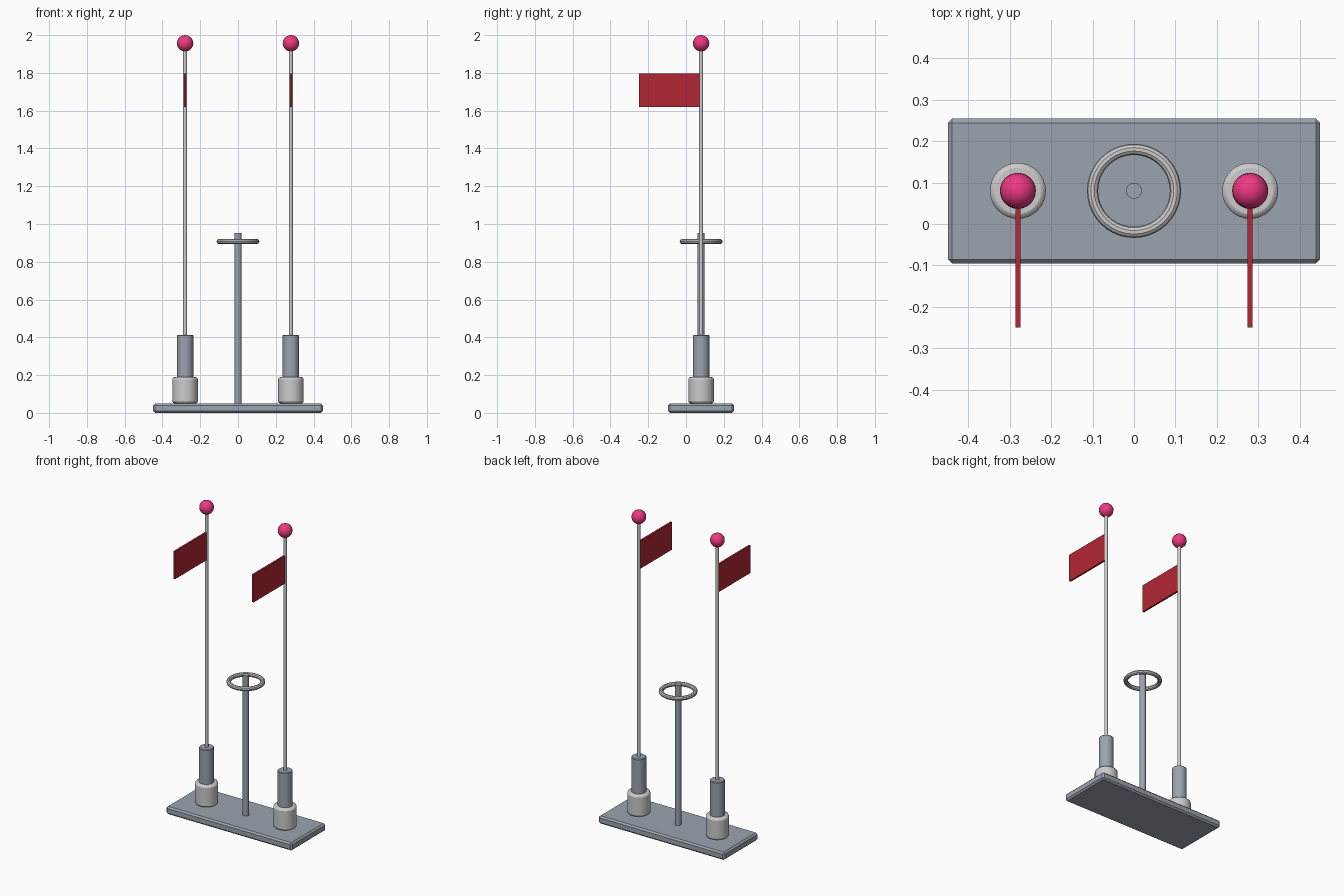
import bpy, math

if "Cube" in bpy.data.objects:
    bpy.data.objects.remove(bpy.data.objects["Cube"])

Y = 0.08  # all uprights share this line


def material(name, color):
    m = bpy.data.materials.new(name)
    m.diffuse_color = (*color, 1)
    m.use_nodes = True
    m.node_tree.nodes["Principled BSDF"].inputs["Base Color"].default_value = m.diffuse_color
    return m


PINK = material("pink", (0.85, 0.04, 0.22))
RED = material("red", (0.45, 0.02, 0.035))
STEEL = material("blue_grey", (0.33, 0.37, 0.43))


def finish(name, mat=None, bevel=0, segments=1, smooth=True):
    ob = bpy.context.object
    ob.name = name
    if mat:
        ob.data.materials.append(mat)
    if smooth:
        bpy.ops.object.shade_smooth_by_angle(angle=math.radians(35))
    if bevel:
        mod = ob.modifiers.new("bevel", 'BEVEL')
        mod.width, mod.segments = bevel, segments
        mod.limit_method = 'ANGLE'
        mod.angle_limit = math.radians(40)
    return ob


def box(name, lo, hi, **kw):
    mid = [(a + b) / 2 for a, b in zip(lo, hi)]
    bpy.ops.mesh.primitive_cube_add(size=1, location=mid)
    bpy.context.object.scale = [b - a for a, b in zip(lo, hi)]
    bpy.ops.object.transform_apply(location=False, rotation=False, scale=True)
    return finish(name, smooth=False, **kw)


def rod(name, x, r, z0, z1, sides=24, **kw):
    bpy.ops.mesh.primitive_cylinder_add(vertices=sides, radius=r, depth=z1 - z0,
                                        location=(x, Y, (z0 + z1) / 2))
    return finish(name, **kw)


# Base plate with chamfered edges
box("base_plate", (-0.449, -0.095, 0.005 - 0.005), (0.449, 0.254, 0.05),
    mat=STEEL, bevel=0.01)

# Flag poles, left and right
for side, x in (("left", -0.28), ("right", 0.28)):
    rod(side + "_collar", x, 0.0675, 0.05, 0.19, 32, bevel=0.012, segments=2)
    rod(side + "_sleeve", x, 0.0435, 0.18, 0.413, mat=STEEL, bevel=0.004)
    rod(side + "_pole", x, 0.0105, 0.40, 1.94, 16)
    box(side + "_flag", (x - 0.006, -0.25, 1.62), (x + 0.006, 0.072, 1.798), mat=RED)
    bpy.ops.mesh.primitive_uv_sphere_add(segments=16, ring_count=10, radius=0.0435,
                                         location=(x, Y, 1.9565))
    finish(side + "_ball", PINK)

# Centre post and ring handle
rod("centre_post", 0, 0.019, 0.045, 0.953, mat=STEEL)
bpy.ops.mesh.primitive_torus_add(major_radius=0.1, minor_radius=0.0135, major_segments=40,
                                 minor_segments=10, location=(0, Y, 0.907))
finish("ring_handle")
